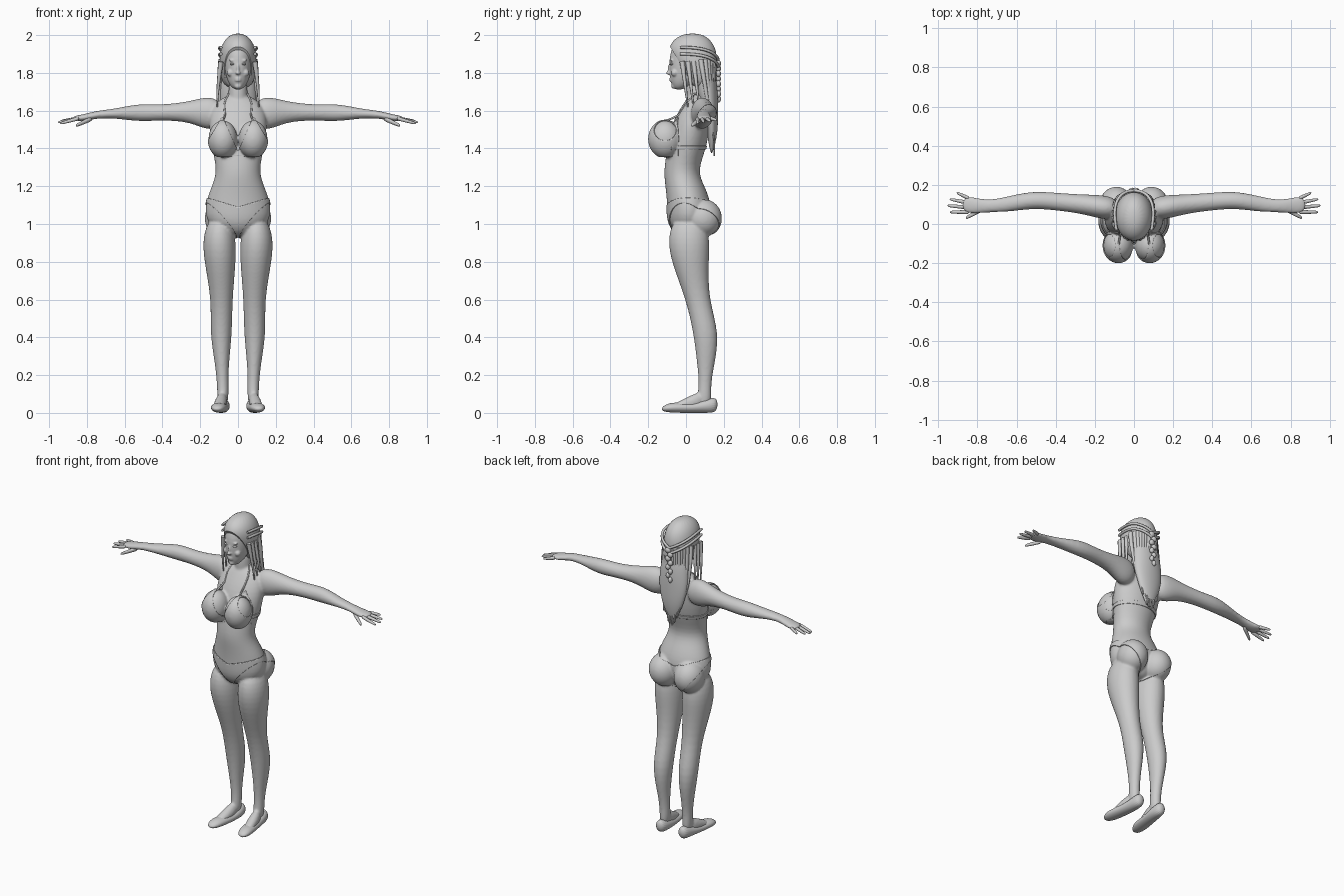
import bpy, bmesh, math, random
from mathutils import Vector, Matrix
from mathutils.bvhtree import BVHTree

random.seed(4)
if "Cube" in bpy.data.objects:
    bpy.data.objects.remove(bpy.data.objects["Cube"])

grey = bpy.data.materials.new("plain grey")
grey.use_nodes = True
grey.diffuse_color = (.6, .6, .6, 1)
grey.node_tree.nodes["Principled BSDF"].inputs["Base Color"].default_value = grey.diffuse_color
SIDES = (1, -1)


def loft(bm, axis, rings, side=1, count=20):
    """Closed skin over elliptical rings: position on axis, then low/high of the other two axes."""
    loops = []
    for position, low_a, high_a, low_b, high_b in rings:
        loop = []
        for i in range(count):
            angle = math.tau * i / count
            co = [(low_a + high_a) / 2 + (high_a - low_a) / 2 * math.cos(angle),
                  (low_b + high_b) / 2 + (high_b - low_b) / 2 * math.sin(angle)]
            co.insert(axis, position)
            co[0] *= side
            loop.append(bm.verts.new(co))
        loops.append(loop)
    for lower, upper in zip(loops, loops[1:]):
        for i in range(count):
            j = (i + 1) % count
            bm.faces.new((lower[i], lower[j], upper[j], upper[i]))
    bm.faces.new(loops[0])
    bm.faces.new(loops[-1])


def upright(bm, rings):
    """Loft along z with rings centred on x = 0: height, half width, front, back."""
    loft(bm, 2, [(z, -width, width, front, back) for z, width, front, back in rings])


def blob(bm, centre, radii):
    place = Matrix.Translation(centre) @ Matrix.Diagonal((*radii, 1))
    bmesh.ops.create_uvsphere(bm, u_segments=16, v_segments=8, radius=1, matrix=place)


def finger(bm, start, tip, radius, side):
    rings = []
    for i in range(5):
        p = Vector(start).lerp(Vector(tip), i / 4)
        r = radius * (1 - i * i / 40)
        rings.append((p.x, p.y - r, p.y + r, p.z - r, p.z + r))
    loft(bm, 0, rings, side, count=10)


def add_object(name, data):
    obj = bpy.data.objects.new(name, data)
    bpy.context.collection.objects.link(obj)
    data.materials.append(grey)
    return obj


def mesh_object(name, bm):
    mesh = bpy.data.meshes.new(name)
    bm.to_mesh(mesh)
    bm.free()
    return add_object(name, mesh)


def finish(name, bm, voxel=0, levels=2):
    """Smooth the lofts, fuse them if a voxel size is given, and keep the result."""
    bmesh.ops.recalc_face_normals(bm, faces=bm.faces)
    obj = mesh_object(name, bm)
    obj.modifiers.new("Round", "SUBSURF").levels = levels
    if voxel:
        fuse = obj.modifiers.new("Fuse", "REMESH")
        fuse.mode, fuse.voxel_size = "VOXEL", voxel
        soften = obj.modifiers.new("Soften", "SMOOTH")
        soften.factor, soften.iterations = .5, 4
    graph = bpy.context.evaluated_depsgraph_get()
    baked = bpy.data.meshes.new_from_object(obj.evaluated_get(graph))
    obj.modifiers.clear()
    obj.data = baked
    baked.shade_smooth()
    return obj


def cut(bm, point, normal, fill=False):
    """Remove everything on the side the normal points to."""
    geometry = bm.verts[:] + bm.edges[:] + bm.faces[:]
    result = bmesh.ops.bisect_plane(bm, geom=geometry, plane_co=point,
                                    plane_no=Vector(normal).normalized(), clear_outer=True)
    if fill:
        rim = [e for e in result["geom_cut"] if isinstance(e, bmesh.types.BMEdge)]
        bmesh.ops.holes_fill(bm, edges=rim)


def garment(name, cuts):
    """Thin cloth taken from the body surface, trimmed by planes and mirrored."""
    bm = bmesh.new()
    bm.from_mesh(body.data)
    cut(bm, (0, 0, 0), (-1, 0, 0))
    for point, normal in cuts:
        cut(bm, point, normal)
    obj = mesh_object(name, bm)
    obj.modifiers.new("Mirror", "MIRROR").use_clip = True
    cloth = obj.modifiers.new("Cloth", "SOLIDIFY")
    cloth.thickness, cloth.offset = .005, 1


def strands(name, paths, radius, thin=0):
    """Round tubes along smooth paths, thinning towards the end."""
    curve = bpy.data.curves.new(name, "CURVE")
    curve.dimensions = "3D"
    curve.bevel_depth, curve.bevel_resolution, curve.use_fill_caps = radius, 2, True
    for path in paths:
        spline = curve.splines.new("NURBS")
        spline.points.add(len(path) - 1)
        for i, (point, co) in enumerate(zip(spline.points, path)):
            point.co = (*co, 1)
            point.radius = 1 - thin * i / (len(path) - 1)
        spline.order_u, spline.use_endpoint_u, spline.resolution_u = 4, True, 5
    add_object(name, curve)


# Torso and neck
bm = bmesh.new()
upright(bm, [(.93, .06, -.04, .08), (1, .17, -.1, .12), (1.1, .18, -.1, .14), (1.2, .14, -.11, .1),
             (1.28, .11, -.12, .06), (1.4, .14, -.1, .11), (1.53, .16, -.08, .13),
             (1.63, .14, -.02, .13), (1.69, .05, .02, .1)])
upright(bm, [(1.6, .06, 0, .12), (1.68, .05, 0, .11), (1.78, .05, 0, .1)])
for side in SIDES:
    # Bust and seat
    blob(bm, (side * .08, -.11, 1.45), (.08, .09, .1))
    blob(bm, (side * .09, .09, 1.03), (.09, .1, .1))
    # Leg and instep
    loft(bm, 2, [(1.04, .04, .15, -.06, .09), (.93, .01, .19, -.1, .13), (.8, .01, .18, -.08, .12),
                 (.6, .03, .14, 0, .12), (.42, .03, .15, .04, .18), (.25, .05, .12, .06, .15),
                 (.14, .05, .11, .07, .13), (.03, .05, .11, .05, .14)], side)
    loft(bm, 1, [(-.08, .08, .13, .02, .04), (0, .06, .13, .01, .08), (.1, .05, .11, .01, .13)], side)
    # Arm and palm
    loft(bm, 0, [(.08, .03, .13, 1.52, 1.65), (.16, .02, .15, 1.49, 1.68), (.25, .05, .15, 1.54, 1.65),
                 (.4, .07, .16, 1.55, 1.63), (.52, .08, .17, 1.54, 1.64), (.65, .06, .14, 1.56, 1.61),
                 (.75, .06, .12, 1.56, 1.6), (.82, .05, .14, 1.54, 1.58), (.88, .06, .14, 1.55, 1.57)], side)
body = finish("body", bm, voxel=.0075)

# Fingers and thumbs
bm = bmesh.new()
for side in SIDES:
    for i in range(4):
        tip = (.955 - .012 * (i - 2) ** 2, .16 - .033 * i, 1.55 - .006 * i)
        finger(bm, (.84, .13 - .023 * i, 1.56), tip, .011, side)
    finger(bm, (.77, .08, 1.56), (.86, .03, 1.52), .014, side)
finish("fingers", bm, levels=1)

# Head with nose, lips, chin, brows and cheeks
bm = bmesh.new()
upright(bm, [(1.71, .02, -.06, -.02), (1.74, .05, -.08, .04), (1.8, .07, -.09, .1),
             (1.9, .08, -.09, .13), (1.96, .07, -.06, .11), (1.99, .03, -.01, .07)])
blob(bm, (0, -.086, 1.82), (.008, .012, .03))
blob(bm, (0, -.092, 1.8), (.014, .014, .01))
for z in (1.77, 1.76):
    blob(bm, (0, -.077, z), (.02, .012, .006))
blob(bm, (0, -.064, 1.73), (.02, .015, .015))
for side in SIDES:
    blob(bm, (side * .03, -.075, 1.866), (.02, .01, .006))
    blob(bm, (side * .04, -.06, 1.8), (.02, .02, .02))
finish("head", bm, voxel=.0045)
bm = bmesh.new()
for side in SIDES:
    blob(bm, (side * .03, -.075, 1.847), (.014, .012, .007))
finish("eyes", bm, levels=1)

# Low flat shoes with a raised heel
bm = bmesh.new()
for side in SIDES:
    loft(bm, 1, [(-.13, .09, .13, .01, .03), (-.08, .06, .15, 0, .06), (.02, .05, .13, 0, .05),
                 (.1, .04, .12, 0, .07), (.17, .05, .11, 0, .09)], side)
finish("shoes", bm)

# Two-piece swimwear
garment("swim_briefs", [((0, 0, 1.09), (-.3, 0, 1)), ((0, 0, .92), (1.15, -.35, -1)),
                        ((0, 0, .91), (0, 0, -1))])
garment("swim_top_cups", [((0, -.04, 0), (0, 1, 0)), ((0, 0, 1.36), (0, 0, -1)),
                          ((.01, 0, 1.4), (-2.3, 0, 1)), ((.08, 0, 1.57), (1.7, 0, 1))])
garment("swim_top_band", [((0, 0, 1.415), (0, 0, 1)), ((0, 0, 1.395), (0, 0, -1)),
                          ((0, -.08, 0), (0, -1, 0))])

# Shoulder straps laid on the skin
surface = bmesh.new()
surface.from_mesh(body.data)
tree = BVHTree.FromBMesh(surface)
straps = []
for side in SIDES:
    guide = [Vector((side * x, y, z)) for x, y, z in
             ((.08, -.12, 1.56), (.08, -.02, 1.64), (.06, .04, 1.69), (0, .12, 1.68))]
    steps = [a.lerp(b, f / 5) for a, b in zip(guide, guide[1:]) for f in range(6)]
    straps.append([tree.find_nearest(p)[0] for p in steps])
surface.free()
strands("swim_top_straps", straps, radius=.005)

# Hair cap, cut back from the face
bm = bmesh.new()
upright(bm, [(1.71, .07, .03, .14), (1.8, .1, -.04, .16), (1.9, .1, -.1, .17),
             (1.97, .08, -.08, .14), (2.01, .03, -.01, .08)])
cap = finish("hair_cap", bm)
bm = bmesh.new()
bm.from_mesh(cap.data)
cut(bm, (0, -.085, 1.94), (0, -1, -.6), fill=True)
bm.to_mesh(cap.data)
bm.free()
bpy.context.view_layer.objects.active = cap
cap.select_set(True)
bpy.ops.object.shade_smooth_by_angle(angle=math.radians(40))

# Long hair mass behind the shoulders
bm = bmesh.new()
upright(bm, [(1.84, .08, .05, .15), (1.7, .1, .05, .17), (1.6, .1, .09, .17),
             (1.48, .07, .11, .17), (1.37, .01, .13, .14)])
finish("hair_back", bm)

# Loose locks over the back and beside the neck
locks = []
for i in range(17):
    across = i / 8 - 1
    bow = math.sqrt(1 - .8 * across * across)
    lock = []
    for step in range(7):
        drop = step / 6
        width = .09 + .06 * drop - .11 * drop * drop
        depth = .02 + .13 * drop + .13 * bow * (1 - drop)
        sway = random.uniform(-.015, .015) * drop
        lock.append((width * across + sway, depth, 1.87 - (.51 - .08 * abs(across)) * drop))
    locks.append(lock)
for side in SIDES:
    for k in range(3):
        locks.append([(side * (.09 + .01 * min(step, 2)), .03 * k + .01 * step - .02, 1.86 - .08 * step)
                      for step in range(4)])
strands("hair_locks", locks, radius=.014, thin=.75)

# Braided bands meeting at the back of the head
bands = [[(side * .09, -.03, z), (side * .105, .06, z), (side * .09, .14, z - .02),
          (side * .04, .17, z - .05), (0, .17, z - .07)] for side in SIDES for z in (1.9, 1.935)]
strands("hair_bands", bands, radius=.008)
bm = bmesh.new()
for i in range(8):
    blob(bm, (.008 * (-1) ** i, .172, 1.85 - .027 * i), (.02 - .001 * i, .014, .018))
finish("hair_braid", bm, levels=1)
